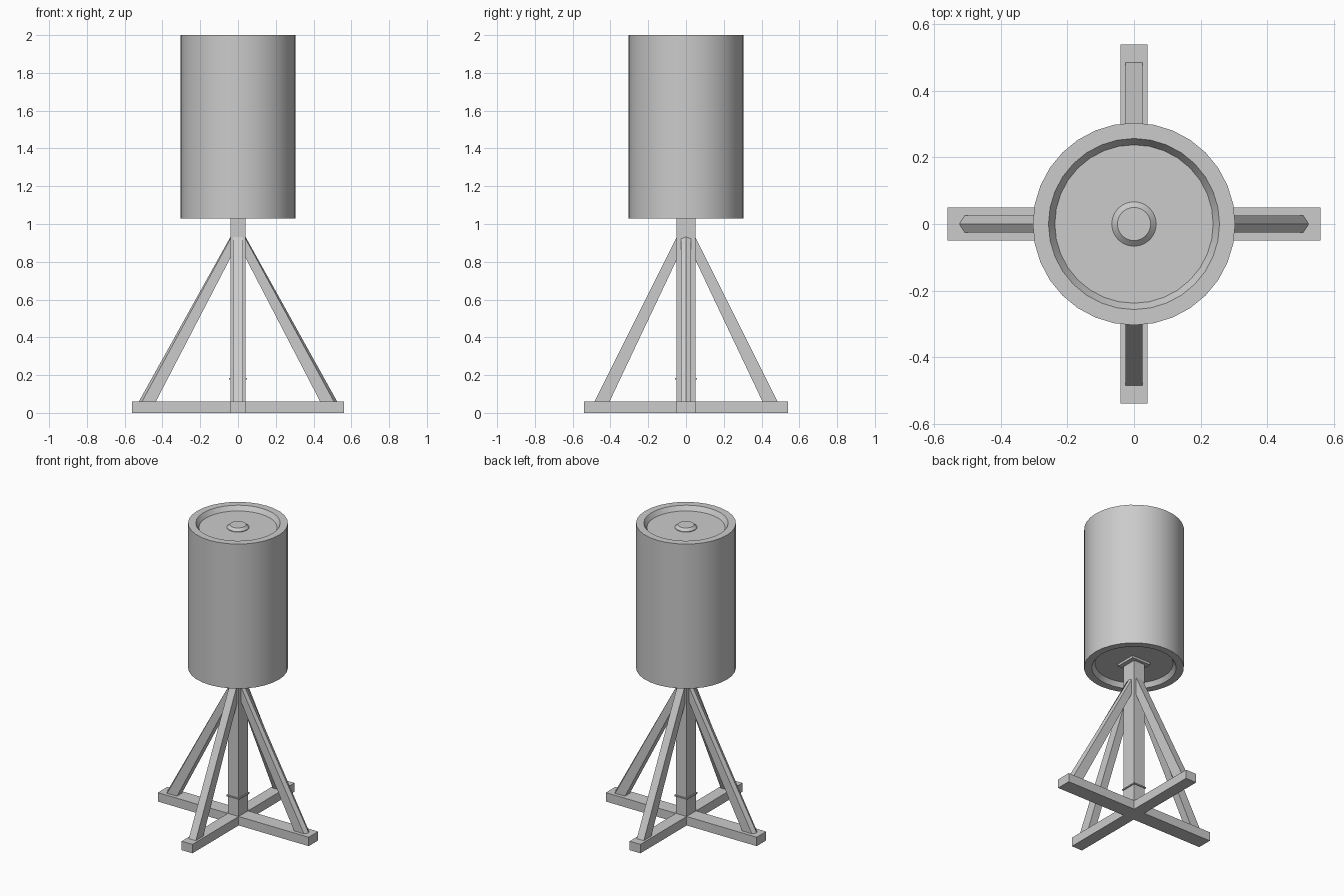
import bpy, bmesh, math
from mathutils import Matrix, Vector

cube = bpy.data.objects.get("Cube")
if cube:
    bpy.data.objects.remove(cube, do_unlink=True)

grey = bpy.data.materials.new("plain grey")
grey.use_nodes = True
grey.diffuse_color = (0.6, 0.6, 0.6, 1)
grey.node_tree.nodes["Principled BSDF"].inputs["Base Color"].default_value = (0.6, 0.6, 0.6, 1)


def finish(name, bm, smooth=False):
    bmesh.ops.recalc_face_normals(bm, faces=bm.faces)
    mesh = bpy.data.meshes.new(name)
    bm.to_mesh(mesh)
    bm.free()
    mesh.materials.append(grey)
    obj = bpy.data.objects.new(name, mesh)
    bpy.context.collection.objects.link(obj)
    if smooth:
        bpy.ops.object.select_all(action="DESELECT")
        obj.select_set(True)
        bpy.context.view_layer.objects.active = obj
        bpy.ops.object.shade_smooth_by_angle(angle=math.radians(30))
    return obj


def box(name, low, high):
    low, high = Vector(low), Vector(high)
    bm = bmesh.new()
    bmesh.ops.create_cube(bm, size=1)
    bmesh.ops.scale(bm, vec=high - low, verts=bm.verts)
    bmesh.ops.translate(bm, vec=(low + high) / 2, verts=bm.verts)
    return finish(name, bm)


def lathe(name, profile, steps=32):
    """Spin a radius/height profile around z."""
    bm = bmesh.new()
    verts = [bm.verts.new((r, 0, z)) for r, z in profile]
    edges = [bm.edges.new(pair) for pair in zip(verts, verts[1:])]
    bmesh.ops.spin(bm, geom=verts + edges, cent=(0, 0, 0), axis=(0, 0, 1),
                   angle=math.tau, steps=steps, use_duplicate=False)
    bmesh.ops.remove_doubles(bm, verts=bm.verts, dist=0.0001)
    return finish(name, bm, smooth=True)


def brace(name, foot, head, angle):
    """Loft from a level foot section to an upright head section, then turn about z."""
    bm = bmesh.new()
    lower = [bm.verts.new(p) for p in foot]
    upper = [bm.verts.new(p) for p in head]
    bm.faces.new(lower)
    bm.faces.new(upper)
    for i in range(len(lower)):
        j = (i + 1) % len(lower)
        bm.faces.new((lower[i], lower[j], upper[j], upper[i]))
    bmesh.ops.rotate(bm, verts=bm.verts, cent=(0, 0, 0), matrix=Matrix.Rotation(angle, 3, "Z"))
    return finish(name, bm)


# Crossed base beams
BASE = 0.06
box("base_beam_side_to_side", (-0.56, -0.05, 0), (0.56, 0.05, BASE))
box("base_beam_front", (-0.04, -0.54, 0), (0.04, -0.05, BASE))
box("base_beam_back", (-0.04, 0.05, 0), (0.04, 0.54, BASE))

# Post with its thin collar and the plate under the drum
box("post", (-0.04, -0.05, BASE), (0.04, 0.05, 1.06))
box("post_collar", (-0.047, -0.057, 0.176), (0.047, 0.057, 0.184))
box("post_top_plate", (-0.07, -0.07, 1.045), (0.07, 0.07, 1.06))

# Diagonal braces: ridged on the left and right, flat on the front and back
W = 0.026
ridged_foot = [(0.435, -W, BASE), (0.508, -W, BASE), (0.525, 0, BASE),
               (0.508, W, BASE), (0.435, W, BASE)]
ridged_head = [(0.03, -W, 0.84), (0.03, -W, 0.94), (0.03, 0, 0.95),
               (0.03, W, 0.94), (0.03, W, 0.84)]
flat_foot = [(0.405, -W, BASE), (0.485, -W, BASE), (0.485, W, BASE), (0.405, W, BASE)]
flat_head = [(0.04, -W, 0.83), (0.04, -W, 0.95), (0.04, W, 0.95), (0.04, W, 0.83)]
for side, turn in (("left", 0), ("right", math.pi)):
    brace("brace_" + side, ridged_foot, ridged_head, turn)
for side, turn in (("back", math.pi / 2), ("front", -math.pi / 2)):
    brace("brace_" + side, flat_foot, flat_head, turn)

# Drum with a sloped recess at both ends
lathe("drum", [(0, 1.06), (0.238, 1.06), (0.257, 1.03), (0.304, 1.03),
               (0.304, 2), (0.257, 2), (0.238, 1.97), (0, 1.97)])

# Hub on the drum lid
lathe("drum_hub", [(0.067, 1.97), (0.067, 1.974), (0.05, 1.99), (0, 1.99)], 24)
